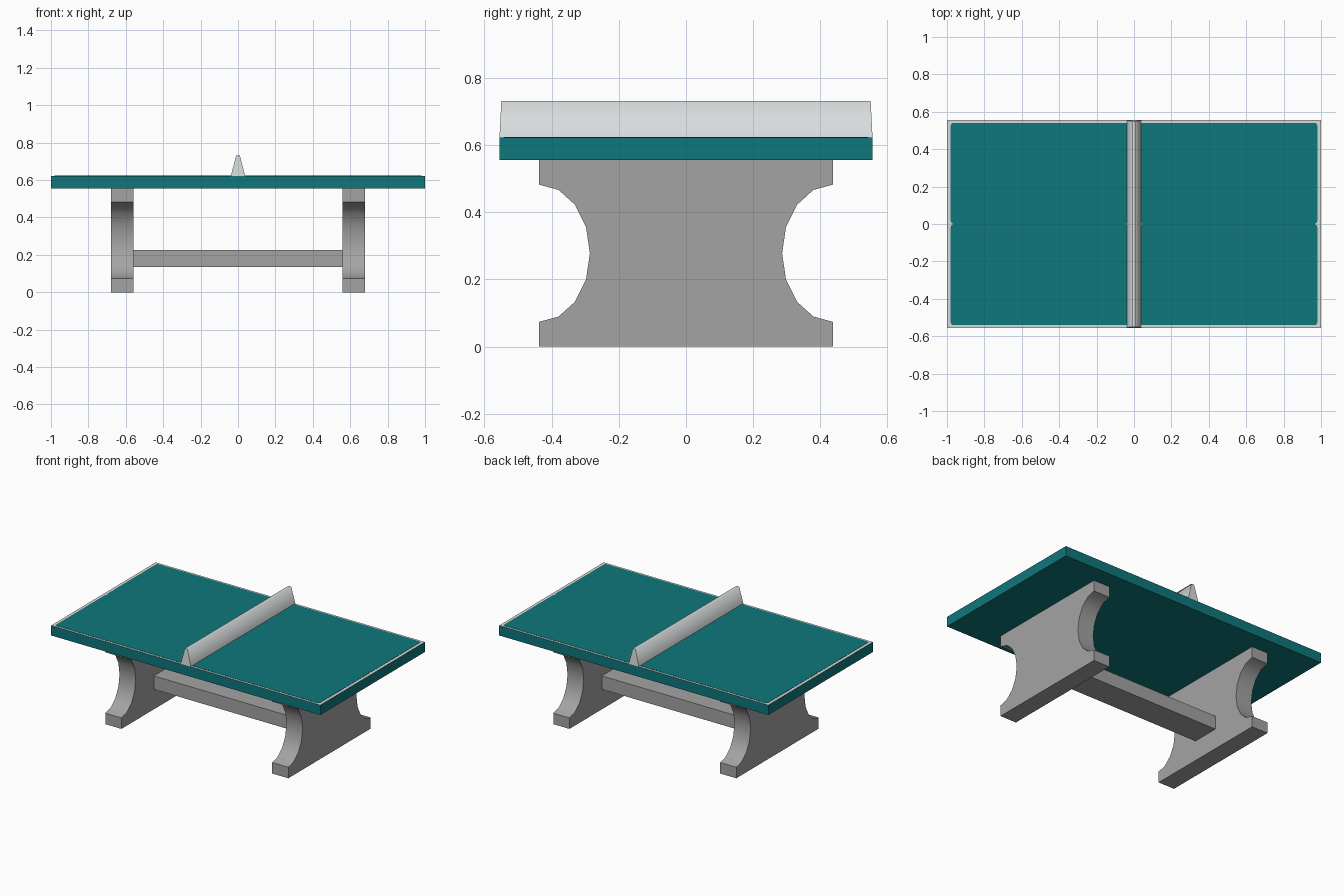
import bpy, bmesh, math
from mathutils import Vector

if "Cube" in bpy.data.objects:
    bpy.data.objects.remove(bpy.data.objects["Cube"])


def material(name, rgb):
    m = bpy.data.materials.new(name)
    m.diffuse_color = (*rgb, 1)
    m.use_nodes = True
    m.node_tree.nodes["Principled BSDF"].inputs["Base Color"].default_value = m.diffuse_color
    return m


TEAL = material("teal", (0.0045, 0.185, 0.2))
CONCRETE = material("concrete grey", (0.37, 0.37, 0.37))
LIGHT = material("light grey", (0.69, 0.72, 0.72))


def finish(name, bm, mats, smooth_angle=0):
    bmesh.ops.recalc_face_normals(bm, faces=bm.faces)
    if smooth_angle:
        for f in bm.faces:
            f.smooth = True
        for e in bm.edges:
            e.smooth = e.calc_face_angle(0) < math.radians(smooth_angle)
    me = bpy.data.meshes.new(name)
    bm.to_mesh(me)
    bm.free()
    for m in mats:
        me.materials.append(m)
    ob = bpy.data.objects.new(name, me)
    bpy.context.collection.objects.link(ob)
    return ob


def prism(points, offset):
    """Extrude a closed 3D outline along an offset vector."""
    bm = bmesh.new()
    face = bm.faces.new([bm.verts.new(p) for p in points])
    ext = bmesh.ops.extrude_face_region(bm, geom=[face])
    new = [v for v in ext["geom"] if isinstance(v, bmesh.types.BMVert)]
    bmesh.ops.translate(bm, verts=new, vec=Vector(offset))
    if not any(face in v.link_faces for v in face.verts):
        bm.faces.new(face.verts)
    bmesh.ops.holes_fill(bm, edges=bm.edges)
    bmesh.ops.recalc_face_normals(bm, faces=bm.faces)
    return bm


def rect(x, y, z):
    return [(-x, -y, z), (x, -y, z), (x, y, z), (-x, y, z)]


W, Z0, Z1 = 0.555, 0.555, 0.622

# Table top: teal slab whose upper face is the light border
bm = prism(rect(1, W, Z0), (0, 0, Z1 - Z0))
for f in bm.faces:
    f.material_index = 1 if f.normal.z > 0.5 else 0
finish("table_top", bm, [TEAL, LIGHT])

# Four playing panels with rounded corners
X0, X1, Y1, R = 0.033, 0.98, 0.541, 0.016
for i, (sx, sy) in enumerate([(-1, -1), (1, -1), (1, 1), (-1, 1)]):
    pts = []
    corners = [(X1 - R, Y1 - R), (X0 + R, Y1 - R), (X0 + R, R), (X1 - R, R)]
    for k, (cx, cy) in enumerate(corners):
        for s in range(4):
            a = math.radians(90 * k + 30 * s)
            pts.append((sx * (cx + R * math.cos(a)), sy * (cy + R * math.sin(a)), Z1))
    finish(f"playing_panel_{i + 1}", prism(pts, (0, 0, 0.0015)), [TEAL])

# Net: tapered solid wedge
bm = prism(rect(0.038, W, Z1), (0, 0, 0.109))
for v in bm.verts:
    if v.co.z > 0.7:
        v.co.x *= 0.26
        v.co.y *= 0.99
bm.normal_update()
finish("net", bm, [LIGHT], 80)

# Legs: slabs with an elliptical bite on each side
H = 0.437
side = [(H, 0)]
for k in range(9):
    a = math.radians(-90 + 22.5 * k)
    side.append((H - 0.151 * math.cos(a), 0.278 + 0.204 * math.sin(a)))
side.append((H, Z0))
outline = side + [(-y, z) for y, z in reversed(side)]
for name, x in (("left_leg", -0.68), ("right_leg", 0.56)):
    finish(name, prism([(x, y, z) for y, z in outline], (0.12, 0, 0)), [CONCRETE], 35)

# Cross beam between the legs
finish("cross_beam", prism(rect(0.56, 0.094, 0.135), (0, 0, 0.09)), [CONCRETE])
